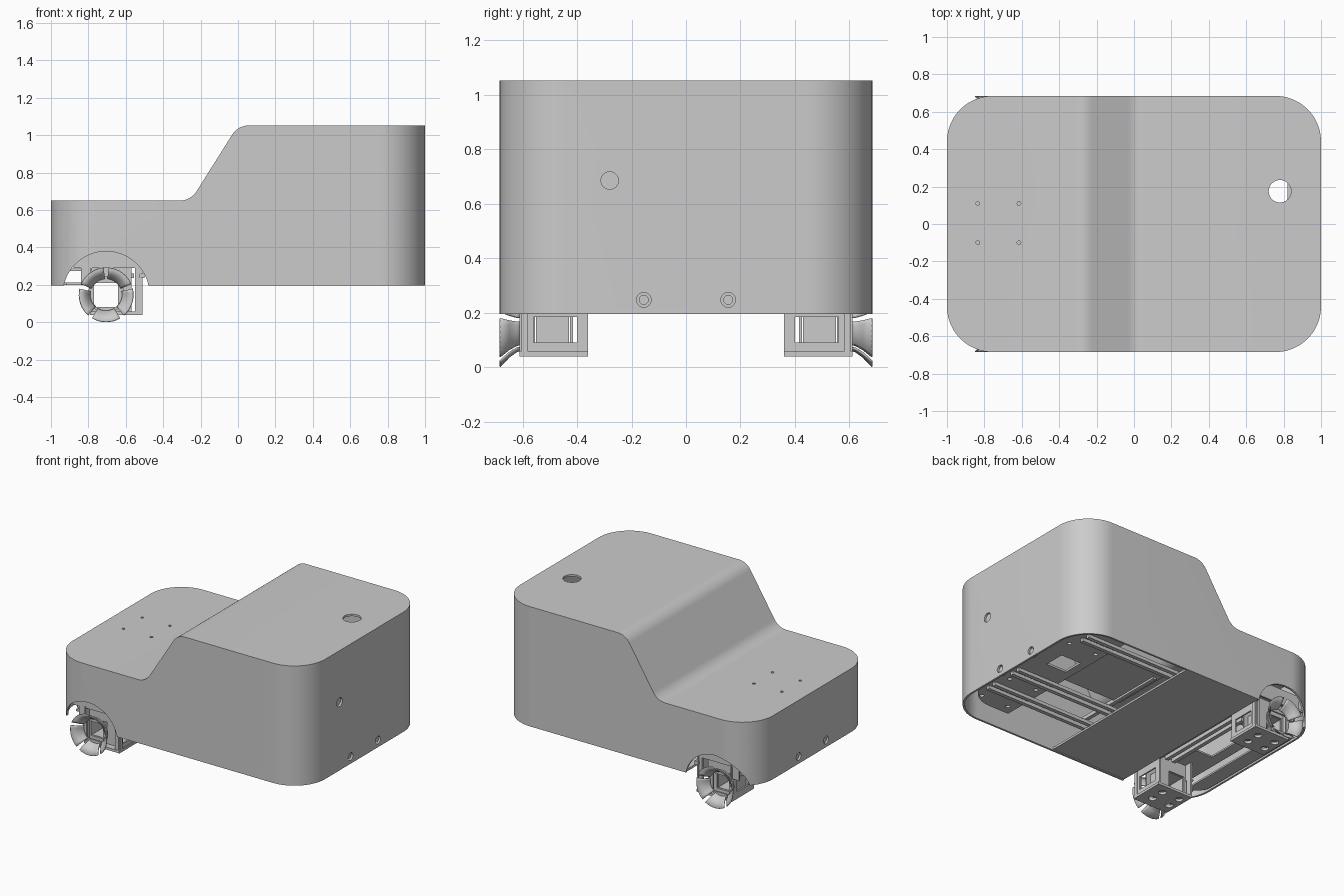
import bpy, bmesh, math
from mathutils import Vector, Matrix

if "Cube" in bpy.data.objects:
    bpy.data.objects.remove(bpy.data.objects["Cube"])

grey = bpy.data.materials.new("light grey")
grey.diffuse_color = (0.6, 0.6, 0.6, 1)
grey.use_nodes = True
grey.node_tree.nodes["Principled BSDF"].inputs["Base Color"].default_value = grey.diffuse_color


def finish(name, bm, angle=30):
    me = bpy.data.meshes.new(name)
    bm.to_mesh(me)
    bm.free()
    me.materials.append(grey)
    ob = bpy.data.objects.new(name, me)
    bpy.context.collection.objects.link(ob)
    smooth(ob, angle)
    return ob


def smooth(ob, angle=30):
    bpy.ops.object.select_all(action='DESELECT')
    bpy.context.view_layer.objects.active = ob
    ob.select_set(True)
    bpy.ops.object.shade_smooth_by_angle(angle=math.radians(angle))


def rounded(corners, steps=12):
    """Outline from (x, y, radius) corners with filleted arcs."""
    out = []
    for i, (x, y, r) in enumerate(corners):
        p = Vector((x, y))
        if r == 0:
            out.append(p)
            continue
        a = (Vector(corners[i - 1][:2]) - p).normalized()
        b = (Vector(corners[(i + 1) % len(corners)][:2]) - p).normalized()
        half = a.angle(b) / 2
        c = p + (a + b).normalized() * r / math.sin(half)
        s, e = p + a * r / math.tan(half) - c, p + b * r / math.tan(half) - c
        ang = s.angle_signed(e)
        for k in range(steps + 1):
            out.append(c + Matrix.Rotation(-ang * k / steps, 2) @ s)
    return out


def prism(name, pts, lo, hi, axis='z'):
    """Extrude an outline: z takes (x, y), y takes (x, z), x takes (y, z)."""
    place = {'z': lambda p, h: (p[0], p[1], h),
             'y': lambda p, h: (p[0], h, p[1]),
             'x': lambda p, h: (h, p[0], p[1])}[axis]
    bm = bmesh.new()
    low = [bm.verts.new(place(p, lo)) for p in pts]
    top = [bm.verts.new(place(p, hi)) for p in pts]
    bm.faces.new(low[::-1])
    bm.faces.new(top)
    for i in range(len(pts)):
        bm.faces.new((low[i - 1], low[i], top[i], top[i - 1]))
    if bm.calc_volume(signed=True) < 0:
        bmesh.ops.reverse_faces(bm, faces=bm.faces)
    return finish(name, bm)


def box(name, x0, x1, y0, y1, z0, z1):
    return prism(name, [(x0, y0), (x1, y0), (x1, y1), (x0, y1)], z0, z1)


def circle(cx, cy, r, n=32):
    return [(cx + r * math.cos(2 * math.pi * k / n), cy + r * math.sin(2 * math.pi * k / n))
            for k in range(n)]


def boolean(ob, cutter, op='DIFFERENCE'):
    m = ob.modifiers.new("cut", 'BOOLEAN')
    m.operation, m.object, m.solver = op, cutter, 'EXACT'
    bpy.context.view_layer.objects.active = ob
    bpy.ops.object.modifier_apply(modifier=m.name)
    bpy.data.objects.remove(cutter)
    smooth(ob)


def car_solid(name, t, floor):
    """Stepped side profile intersected with the rounded plan, inset by t."""
    s, x, y, r = t * 0.55, 1 - t, 0.685 - t, 0.245 - t
    side = rounded([(-1.1, floor, 0), (1.1, floor, 0), (1.1, 1.053 - t, 0),
                    (s, 1.053 - t, 0.11), (-0.253 + s, 0.65 - t, 0.11), (-1.1, 0.65 - t, 0)])
    plan = rounded([(-x, -y, r), (x, -y, r), (x, y, r), (-x, y, r)], 20)
    body = prism(name, plan, floor - 0.05, 1.2)
    boolean(body, prism("profile", side, -1, 1, 'y'), 'INTERSECT')
    return body


# Hollow body shell, open underneath
shell = car_solid("body_shell", 0, 0.196)
boolean(shell, car_solid("cavity", 0.014, 0.1))
# Wheel arches, roof opening, end wall holes, hood screw holes
WX, WZ = -0.705, 0.147
boolean(shell, prism("arch", circle(WX, WZ, 0.232, 64), -1, 1, 'y'))
boolean(shell, prism("roof_hole", circle(0.78, 0.175, 0.06), 0.9, 1.2))
boolean(shell, prism("port", circle(-0.28, 0.685, 0.032), 0.9, 1.1, 'x'))
for y in (-0.155, 0.155):
    boolean(shell, prism("end_hole", circle(y, 0.247, 0.027), -1.1, 1.1, 'x'))
for x in (-0.835, -0.615):
    for y in (-0.1, 0.11):
        boolean(shell, prism("screw_hole", circle(x, y, 0.01, 12), 0.5, 0.8))

# Sensors and their backings inside the end wall holes
for s in (-1, 1):
    for y in (-0.155, 0.155):
        prism("end_sensor", circle(y, 0.247, 0.018, 20), *sorted((s * 0.97, s * 0.992)), 'x')
        prism("sensor_backing", circle(y, 0.247, 0.035, 20), *sorted((s * 0.96, s * 0.97)), 'x')
prism("port_backing", circle(-0.28, 0.685, 0.04), 0.97, 0.985, 'x')
box("hood_board", -0.86, -0.59, -0.13, 0.14, 0.615, 0.625)

# Underside plates
box("belly_panel", -0.48, 0.12, -0.668, 0.668, 0.2, 0.215)
end_plate = prism("end_plate", rounded([(0.6, -0.55, 0), (0.96, -0.55, 0.2),
                                        (0.96, 0.62, 0.2), (0.6, 0.62, 0)]), 0.235, 0.25)
boolean(end_plate, box("cable_slot", 0.66, 0.82, 0.1, 0.25, 0.1, 0.4))
for y in (-0.48, -0.2, 0.4):
    for x in (0.66, 0.88):
        boolean(end_plate, prism("plate_hole", circle(x, y, 0.015, 16), 0.1, 0.4))
box("battery_tray", 0.12, 0.6, 0.0, 0.46, 0.25, 0.27)
prism("front_cross_plate", rounded([(-0.975, -0.48, 0.1), (-0.87, -0.5, 0), (-0.87, 0.5, 0),
                                    (-0.975, 0.48, 0.1)], 6), 0.2, 0.212)

# Frame rails
for y in (-0.36, -0.3, -0.12, -0.06, 0.5, 0.56):
    box("long_rail", 0.1, 0.93 if abs(y) < 0.4 else 0.86, y - 0.014, y + 0.014, 0.212, 0.236)
for x, y in ((-0.625, 0.35), (-0.57, 0.35), (-0.515, 0.62), (0.16, 0.4), (0.615, 0.5)):
    box("cross_rail", x - 0.014, x + 0.014, -y, y, 0.236, 0.262)

# Front deck above the wheels, with an open centre
deck = box("front_deck", -0.92, -0.48, -0.6, 0.6, 0.3, 0.312)
boolean(deck, box("opening", -0.84, -0.58, -0.22, 0.22, 0.2, 0.4))


def bore(ob):
    """Square opening through the wheel axis."""
    boolean(ob, box("bore", WX - 0.064, WX + 0.064, -1, 1, WZ - 0.064, WZ + 0.064))


def wheel(side):
    """Flared rim of five curved vanes with gaps between them."""
    bm = bmesh.new()
    rings = [(0.085, 0.605), (0.09, 0.622), (0.11, 0.65), (0.145, 0.683)]
    for v in range(5):
        mid = math.radians(270 + 72 * v)
        grid = []
        for r, y in rings:
            row = []
            for k in range(9):
                a = mid + math.radians(31) * (k / 4 - 1)
                row.append(bm.verts.new((WX + r * math.cos(a), side * y, WZ + r * math.sin(a))))
            grid.append(row)
        for i in range(3):
            for k in range(8):
                f = (grid[i][k], grid[i][k + 1], grid[i + 1][k + 1], grid[i + 1][k])
                bm.faces.new(f if side > 0 else f[::-1])
    ob = finish("wheel_vanes", bm, 40)
    m = ob.modifiers.new("thickness", 'SOLIDIFY')
    m.thickness, m.offset = 0.005, 0
    bore(prism("wheel_hub", circle(WX, WZ, 0.098), *sorted((side * 0.6, side * 0.612)), 'y'))


for s in (-1, 1):
    wheel(s)
    y0, y1 = sorted((s * 0.36, s * 0.612))
    # Wheel carrier: base plate with holes, end cheeks and bored side walls
    base = box("carrier_base", -0.79, -0.51, y0, y1, 0.04, 0.058)
    for x in (-0.74, -0.6):
        for y in (0.43, 0.53):
            boolean(base, prism("base_hole", circle(x, s * y, 0.026, 20), 0, 0.1))
    for x in (-0.785, -0.523):
        cheek = box("carrier_cheek", x - 0.005, x + 0.005, y0, y1, 0.058, 0.3)
        boolean(cheek, box("window", -1, 0, *sorted((s * 0.4, s * 0.56)), 0.09, 0.185))
    for y in (0.42, 0.56):
        bore(box("carrier_wall", -0.79, -0.57, s * y - 0.006, s * y + 0.006, 0.058, 0.3))
    # Motor block behind the windows
    bore(box("motor_block", -0.775, -0.6, *sorted((s * 0.43, s * 0.55)), 0.07, 0.225))
    # Upright beside the wheel, guard and struts in front of it
    box("carrier_upright", -0.55, -0.51, *sorted((s * 0.58, s * 0.605)), 0.058, 0.3)
    box("wheel_guard", -0.84, -0.785, *sorted((s * 0.59, s * 0.6)), 0.2, 0.3)
    for z in (0.2, 0.275):
        box("carrier_strut", -0.92, -0.785, *sorted((s * 0.5, s * 0.52)), z, z + 0.012)
    # Panel behind the top of the arch
    box("arch_panel", -0.88, -0.5, s * 0.6 - 0.006, s * 0.6 + 0.006, 0.29, 0.4)
